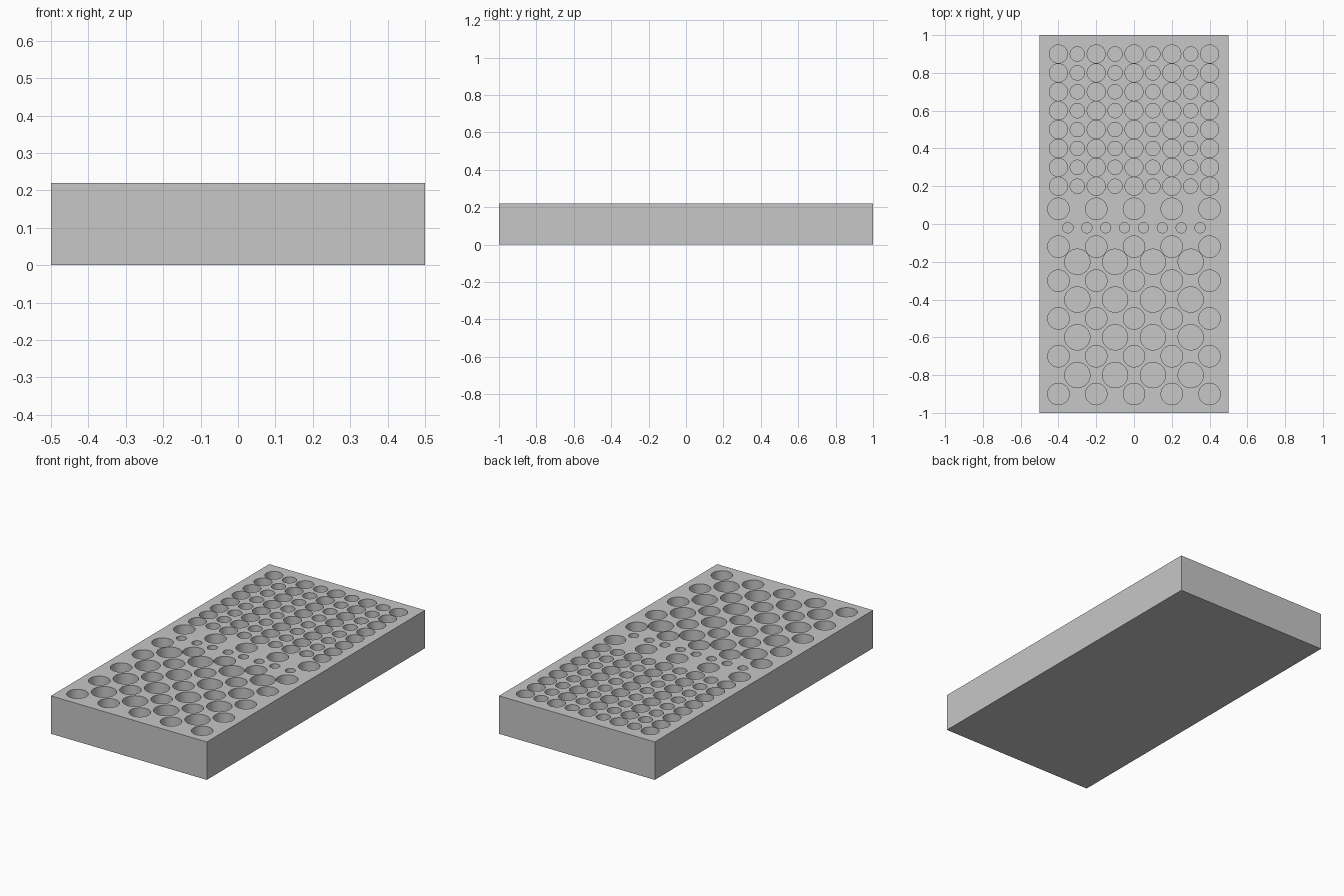
import bpy, bmesh
from mathutils import Matrix, Vector

if "Cube" in bpy.data.objects:
    bpy.data.objects.remove(bpy.data.objects["Cube"], do_unlink=True)

WIDTH, LENGTH, HEIGHT = 1.0, 2.0, 0.22
FLOOR = 0.02          # material left under the blind holes
TOP = HEIGHT + 0.03   # cutters rise above the surface

grey = bpy.data.materials.new("light grey")
grey.use_nodes = True
grey.diffuse_color = (0.57, 0.57, 0.57, 1)
grey.node_tree.nodes["Principled BSDF"].inputs["Base Color"].default_value = (0.57, 0.57, 0.57, 1)


def make_object(name, bm):
    mesh = bpy.data.meshes.new(name)
    bm.to_mesh(mesh)
    bm.free()
    mesh.materials.append(grey)
    obj = bpy.data.objects.new(name, mesh)
    bpy.context.collection.objects.link(obj)
    return obj


def centred_row(count, step):
    return [(i - (count - 1) / 2) * step for i in range(count)]


# Hole rows: (y, number of holes, spacing, radius)
rows = []
for i in range(8):                                  # dense grid at the back
    y = 0.9 - 0.1 * i
    rows += [(y, 5, 0.2, 0.048), (y, 4, 0.2, 0.038)]
rows += [(0.08, 5, 0.2, 0.057), (-0.02, 8, 0.1, 0.027)]   # middle rows
rows += [(y, 5, 0.2, 0.057) for y in (-0.12, -0.3, -0.5, -0.7, -0.9)]
rows += [(y, 4, 0.2, 0.067) for y in (-0.2, -0.4, -0.6, -0.8)]

# Solid block
bm = bmesh.new()
bmesh.ops.create_cube(bm, size=1, matrix=Matrix.Translation((0, 0, HEIGHT / 2))
                      @ Matrix.Diagonal((WIDTH, LENGTH, HEIGHT, 1)))
block = make_object("holder_block", bm)

# All hole cutters in one mesh
bm = bmesh.new()
for y, count, step, radius in rows:
    for x in centred_row(count, step):
        bmesh.ops.create_cone(bm, cap_ends=True, segments=40,
                              radius1=radius, radius2=radius, depth=TOP - FLOOR,
                              matrix=Matrix.Translation(Vector((x, y, (TOP + FLOOR) / 2))))
cutter = make_object("hole_cutters", bm)
cutter.hide_render = True

# Drill the holes
drill = block.modifiers.new("holes", 'BOOLEAN')
drill.operation = 'DIFFERENCE'
drill.solver = 'EXACT'
drill.object = cutter
bpy.ops.object.select_all(action='DESELECT')
block.select_set(True)
bpy.context.view_layer.objects.active = block
bpy.ops.object.modifier_apply(modifier=drill.name)
bpy.data.objects.remove(cutter, do_unlink=True)

# Round hole walls, sharp rims and corners
bpy.ops.object.shade_smooth_by_angle(angle=0.6)
